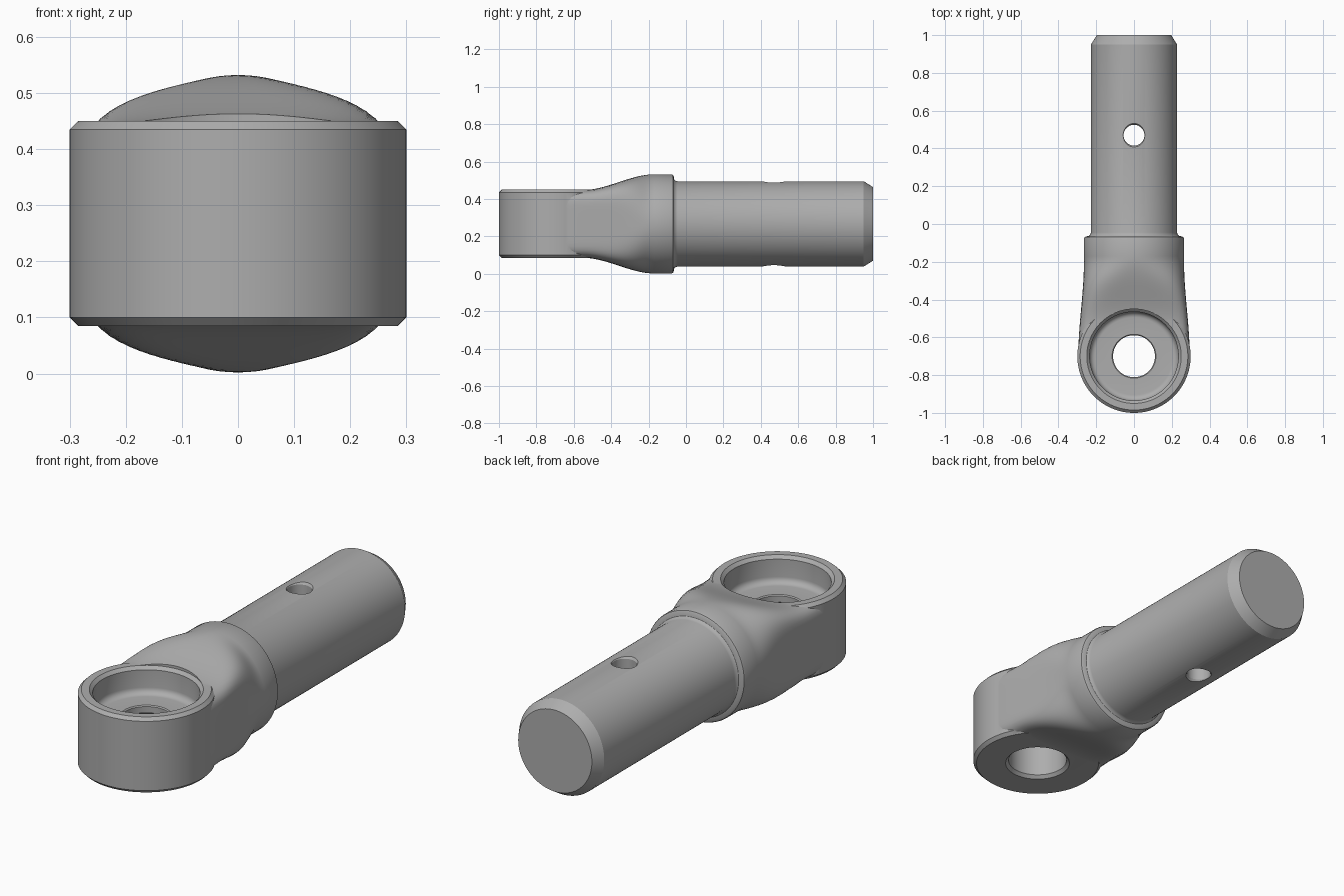
import bpy
import bmesh
from math import cos, sin, pi

AXIS_Z = 0.267
HEAD_Y = -0.70
SEG = 96

if "Cube" in bpy.data.objects:
    bpy.data.objects.remove(bpy.data.objects["Cube"], do_unlink=True)

steel = bpy.data.materials.new("grey steel")
steel.use_nodes = True
colour = (0.42, 0.42, 0.42, 1)
steel.diffuse_color = colour
steel.node_tree.nodes["Principled BSDF"].inputs["Base Color"].default_value = colour


def skin(name, rings):
    """Closed solid through a list of rings with equal point counts."""
    bm = bmesh.new()
    loops = [[bm.verts.new(p) for p in ring] for ring in rings]
    for a, b in zip(loops, loops[1:]):
        for i in range(len(a)):
            j = (i + 1) % len(a)
            bm.faces.new((a[i], a[j], b[j], b[i]))
    bm.faces.new(loops[0])
    bm.faces.new(loops[-1])
    bmesh.ops.recalc_face_normals(bm, faces=bm.faces)
    mesh = bpy.data.meshes.new(name)
    bm.to_mesh(mesh)
    bm.free()
    mesh.materials.append(steel)
    obj = bpy.data.objects.new(name, mesh)
    bpy.context.collection.objects.link(obj)
    return obj


def section(y, w, h, n=2):
    """Superellipse across the rod axis: n=2 is an ellipse, larger is boxier."""
    ring = []
    for i in range(SEG):
        c, s = cos(2 * pi * i / SEG), sin(2 * pi * i / SEG)
        r = (abs(c / w) ** n + abs(s / h) ** n) ** (-1 / n)
        ring.append((r * c, y, AXIS_Z + r * s))
    return ring


def turned(name, y, profile):
    """Upright turned solid from (radius, z) pairs."""
    return skin(name, [[(r * cos(2 * pi * i / SEG), y + r * sin(2 * pi * i / SEG), z)
                        for i in range(SEG)] for r, z in profile])


def combine(target, other, operation):
    mod = target.modifiers.new(operation.lower(), 'BOOLEAN')
    mod.operation = operation
    mod.solver = 'EXACT'
    mod.object = other
    bpy.context.view_layer.objects.active = target
    bpy.ops.object.modifier_apply(modifier=mod.name)
    bpy.data.objects.remove(other, do_unlink=True)


def smoothstep(t):
    t = min(max(t, 0), 1)
    return t * t * (3 - 2 * t)


# Shaft with chamfered end, small fillet and rounded collar edge
turned_part = [(1.0, 0.197), (0.95, 0.228), (-0.045, 0.228), (-0.056, 0.231),
               (-0.063, 0.238), (-0.066, 0.255), (-0.070, 0.262), (-0.077, 0.265)]
rings = [section(y, r, r) for y, r in turned_part]

# Neck blending from the round collar to the flat-sided head
STEPS = 30
for k in range(STEPS + 1):
    y = -0.17 - 0.49 * k / STEPS
    blend = smoothstep((-0.17 - y) / 0.38)
    width = 0.265 + 0.030 * smoothstep((-0.2 - y) / 0.5)
    rings.append(section(y, width, 0.265 - 0.0835 * blend, 2 + 6 * blend))
body = skin("rod_end_body", rings)

# Round head with chamfered rims
head = turned("head", HEAD_Y, [(0.285, 0.085), (0.30, 0.10), (0.30, 0.435), (0.285, 0.45)])
combine(body, head, 'UNION')

# Stepped seat: bore, narrow lip, filleted recess and chamfered mouth
fillet = [(0.205 + 0.03 * sin(a * pi / 12), 0.35 - 0.03 * cos(a * pi / 12)) for a in range(7)]
seat = turned("seat_cutter", HEAD_Y,
              [(0.149, 0.05), (0.149, 0.085), (0.135, 0.10), (0.135, 0.27), (0.111, 0.285),
               (0.111, 0.315), (0.116, 0.32)] + fillet +
              [(0.235, 0.435), (0.25, 0.45), (0.25, 0.60)])
combine(body, seat, 'DIFFERENCE')

# Cross pin hole through the shaft
pin = turned("pin_cutter", 0.47, [(0.065, -0.05), (0.065, 0.035), (0.055, 0.05),
                                  (0.055, 0.484), (0.065, 0.499), (0.065, 0.60)])
combine(body, pin, 'DIFFERENCE')

# Smooth shading with crisp machined edges
bpy.ops.object.select_all(action='DESELECT')
body.select_set(True)
bpy.context.view_layer.objects.active = body
bpy.ops.object.shade_smooth_by_angle(angle=pi / 6)
